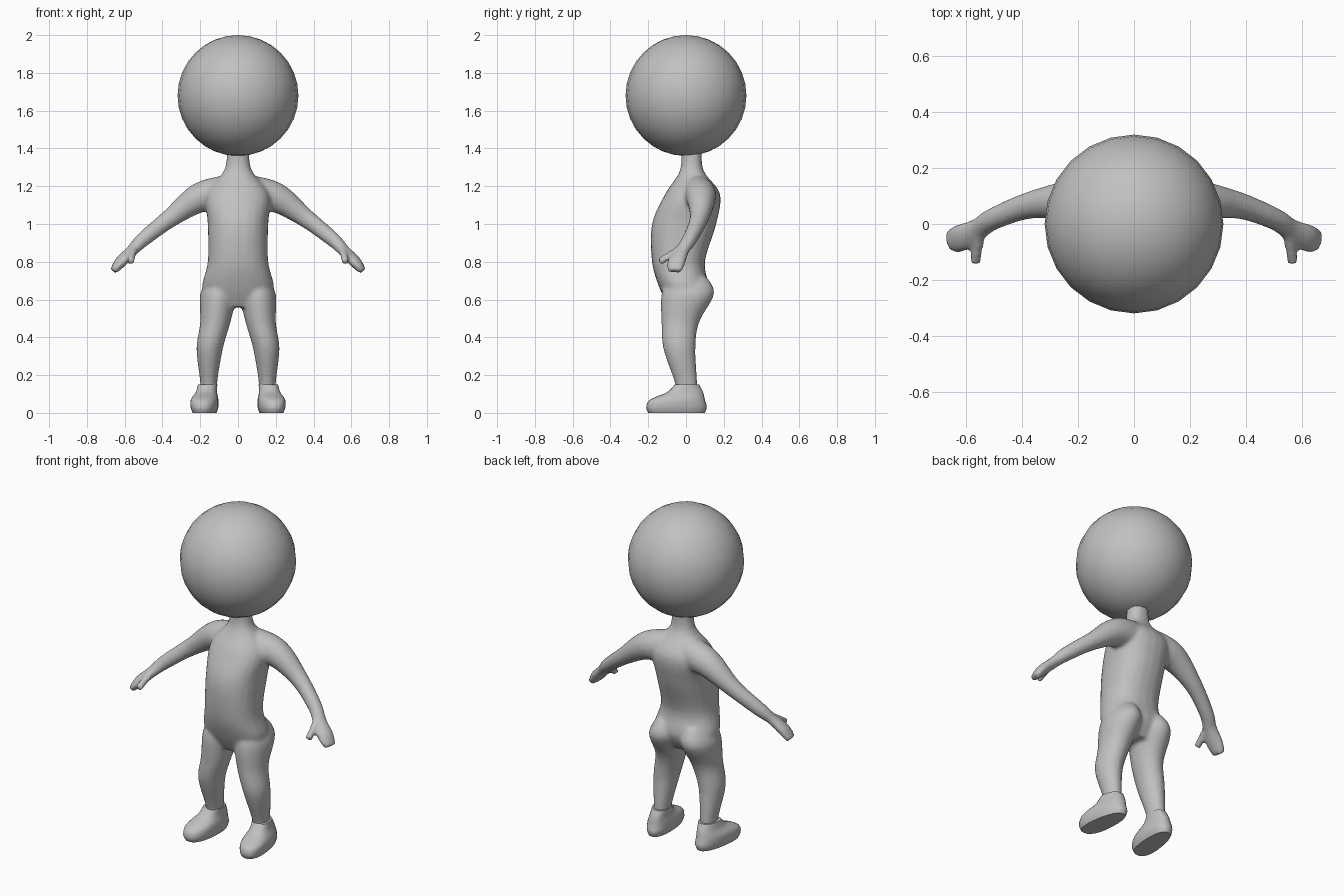
import bpy
import bmesh
from math import sin, cos, pi, copysign, radians
from mathutils import Vector

cube = bpy.data.objects.get("Cube")
if cube:
    bpy.data.objects.remove(cube)

grey = bpy.data.materials.new("plain grey")
grey.use_nodes = True
grey.diffuse_color = (0.53, 0.53, 0.53, 1)
grey.node_tree.nodes["Principled BSDF"].inputs["Base Color"].default_value = grey.diffuse_color

SIDES = 24
STEPS = 5
ANGLES = [2 * pi * i / SIDES for i in range(SIDES)]


def spline(stations):
    """Pass a smooth curve through a few stations of any dimension."""
    keys = [Vector(s) for s in stations]
    last = len(keys) - 1
    slopes = [(keys[min(i + 1, last)] - keys[max(i - 1, 0)]) / 2 for i in range(last + 1)]
    curve = []
    for i in range(last):
        for step in range(STEPS):
            t = step / STEPS
            ease = t * t * (3 - 2 * t)
            curve.append(keys[i].lerp(keys[i + 1], ease)
                         + slopes[i] * t * (1 - t) ** 2
                         - slopes[i + 1] * t * t * (1 - t))
    return curve + [keys[last]]


def skin_rings(bm, rings):
    """Bridge rings of points into a closed, capped shell."""
    loops = [[bm.verts.new(point) for point in ring] for ring in rings]
    for low, high in zip(loops, loops[1:]):
        for i in range(SIDES):
            bm.faces.new((low[i - 1], low[i], high[i], high[i - 1]))
    bm.faces.new(loops[0][::-1])
    bm.faces.new(loops[-1])


def stack(bm, stations, side=1, squareness=2.0, taper=0.0, toe_out=0.0):
    """Loft horizontal rings: z, x inner, x outer, y front, y back."""
    rings = []
    for z, inner, outer, front, back in spline(stations):
        ring = []
        for angle in ANGLES:
            across, along = [copysign(abs(v) ** (2 / squareness), v)
                             for v in (cos(angle), sin(angle))]
            y = (front + back) / 2 + (back - front) / 2 * along
            x = (inner + outer) / 2 + (outer - inner) / 2 * across * (1 - taper * along)
            ring.append((side * (x - toe_out * y), y, z))
        rings.append(ring)
    skin_rings(bm, rings)


def limb(bm, stations, side):
    """Loft elliptical rings along a path: x, y, z, width radius, thickness radius."""
    path = spline(stations)
    centres = [Vector((side * p[0], p[1], p[2])) for p in path]
    rings = []
    for i, (centre, p) in enumerate(zip(centres, path)):
        ahead = centres[min(i + 1, len(centres) - 1)] - centres[max(i - 1, 0)]
        across = Vector((0, 0, 1)).cross(ahead).normalized()
        above = ahead.cross(across).normalized()
        rings.append([centre + across * p[3] * cos(angle) + above * p[4] * sin(angle)
                      for angle in ANGLES])
    skin_rings(bm, rings)


def finish(name, bm):
    """Turn the working mesh into a named, smoothly shaded object."""
    bmesh.ops.recalc_face_normals(bm, faces=bm.faces)
    mesh = bpy.data.meshes.new(name)
    bm.to_mesh(mesh)
    bm.free()
    mesh.materials.append(grey)
    obj = bpy.data.objects.new(name, mesh)
    bpy.context.collection.objects.link(obj)
    bpy.ops.object.select_all(action="DESELECT")
    obj.select_set(True)
    bpy.context.view_layer.objects.active = obj
    bpy.ops.object.shade_smooth_by_angle(angle=radians(50))
    return obj


# Head
bm = bmesh.new()
bmesh.ops.create_uvsphere(bm, u_segments=24, v_segments=16, radius=0.32)
bmesh.ops.translate(bm, verts=bm.verts, vec=(0, 0, 1.68))
finish("head", bm)

# Torso and neck: height, half width, front, back
torso = [(0.56, 0.13, -0.09, 0.07),
         (0.66, 0.19, -0.14, 0.12),
         (0.8, 0.16, -0.18, 0.1),
         (1, 0.16, -0.18, 0.16),
         (1.16, 0.17, -0.11, 0.18),
         (1.29, 0.07, -0.03, 0.09),
         (1.45, 0.06, -0.03, 0.09)]
bm = bmesh.new()
stack(bm, [(z, -half, half, front, back) for z, half, front, back in torso], squareness=2.3)

for side in (1, -1):
    # Leg with rounded seat
    stack(bm, [(0.72, 0.04, 0.15, -0.09, 0.11),
               (0.63, 0.01, 0.2, -0.13, 0.15),
               (0.48, 0.04, 0.2, -0.13, 0.07),
               (0.34, 0.08, 0.22, -0.12, 0.05),
               (0.16, 0.11, 0.2, -0.06, 0.06),
               (0.07, 0.11, 0.2, -0.05, 0.06)], side)
    # Arm and mitten hand
    limb(bm, [(0.05, 0.06, 1.16, 0.09, 0.1),
              (0.2, 0.08, 1.14, 0.08, 0.08),
              (0.36, 0.07, 1.03, 0.05, 0.05),
              (0.5, 0.02, 0.92, 0.04, 0.04),
              (0.56, -0.02, 0.86, 0.04, 0.03),
              (0.62, -0.05, 0.8, 0.05, 0.03),
              (0.66, -0.06, 0.75, 0.04, 0.02)], side)
    # Thumb
    limb(bm, [(0.55, -0.03, 0.87, 0.02, 0.02),
              (0.57, -0.14, 0.8, 0.02, 0.02)], side)

# Blend the body parts into one soft skin
body = finish("body", bm)
blend = body.modifiers.new("Blend", "REMESH")
blend.mode = "VOXEL"
blend.voxel_size = 0.01
blend.use_smooth_shade = True
soften = body.modifiers.new("Soften", "SMOOTH")
soften.factor = 0.5
soften.iterations = 8

# Shoes, toes turned slightly outward
for side, name in ((1, "left_shoe"), (-1, "right_shoe")):
    bm = bmesh.new()
    stack(bm, [(0, 0.11, 0.23, -0.2, 0.1),
               (0.03, 0.1, 0.24, -0.21, 0.11),
               (0.07, 0.1, 0.24, -0.19, 0.1),
               (0.11, 0.11, 0.22, -0.1, 0.09),
               (0.15, 0.11, 0.21, -0.06, 0.07)],
          side, squareness=2.4, taper=0.1, toe_out=0.1)
    finish(name, bm)
